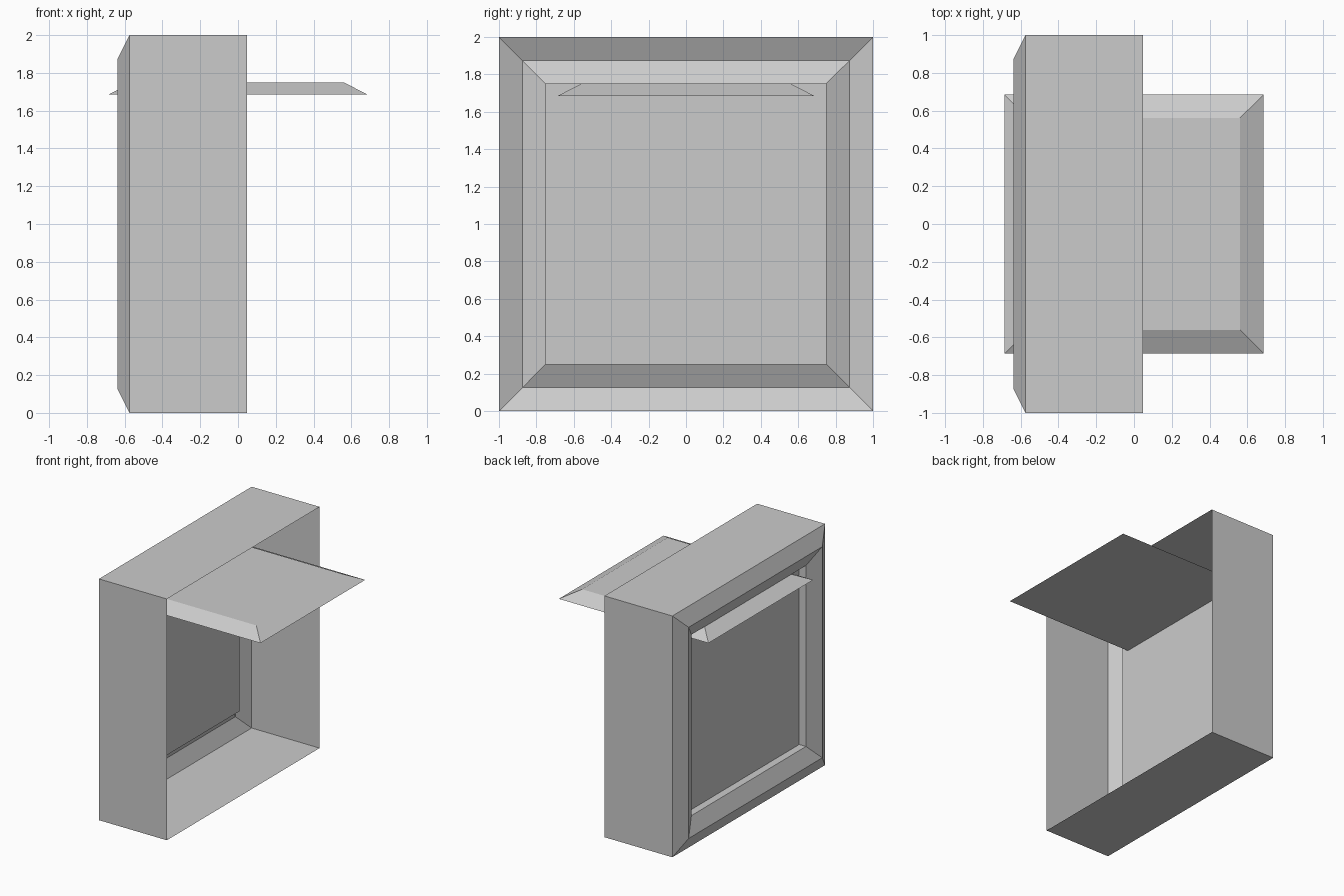
import bpy, bmesh
from mathutils import Vector

if "Cube" in bpy.data.objects:
    bpy.data.objects.remove(bpy.data.objects["Cube"])


def square_loft(name, stations, to_point, cap_start=False, cap_end=False):
    """Skin a series of squares given as (offset along axis, half width)."""
    bm = bmesh.new()
    rings = []
    for offset, half in stations:
        corners = [(-half, -half), (half, -half), (half, half), (-half, half)]
        rings.append([bm.verts.new(to_point(offset, u, v)) for u, v in corners])
    for a, b in zip(rings, rings[1:]):
        for i in range(4):
            j = (i + 1) % 4
            bm.faces.new((a[i], a[j], b[j], b[i]))
    if cap_start:
        bm.faces.new(rings[0][::-1])
    if cap_end:
        bm.faces.new(rings[-1])
    if cap_start and cap_end:
        bmesh.ops.recalc_face_normals(bm, faces=bm.faces[:])
    mesh = bpy.data.meshes.new(name)
    bm.to_mesh(mesh)
    bm.free()
    obj = bpy.data.objects.new(name, mesh)
    bpy.context.collection.objects.link(obj)
    return obj


def across_x(offset, u, v):
    return Vector((offset, u, 1 + v))


def up_z(offset, u, v):
    return Vector((u, v, offset))


# Thin open-backed casing with a ridged rim and a recessed flat panel
casing = square_loft(
    "casing",
    [(0.048, 1.0), (-0.575, 1.0), (-0.637, 0.875), (-0.575, 0.75), (-0.513, 0.75)],
    across_x, cap_end=True)
# Normals point outward, away from the open side
for poly in casing.data.polygons:
    if len(poly.vertices) == 4 and abs(poly.normal.x) > 0.99:
        if poly.normal.x > 0:
            casing.data.flip_normals()
        break

# Shelf passing through the panel, with sloping edges
square_loft("shelf", [(1.685, 0.686), (1.75, 0.56)], up_z,
            cap_start=True, cap_end=True)
